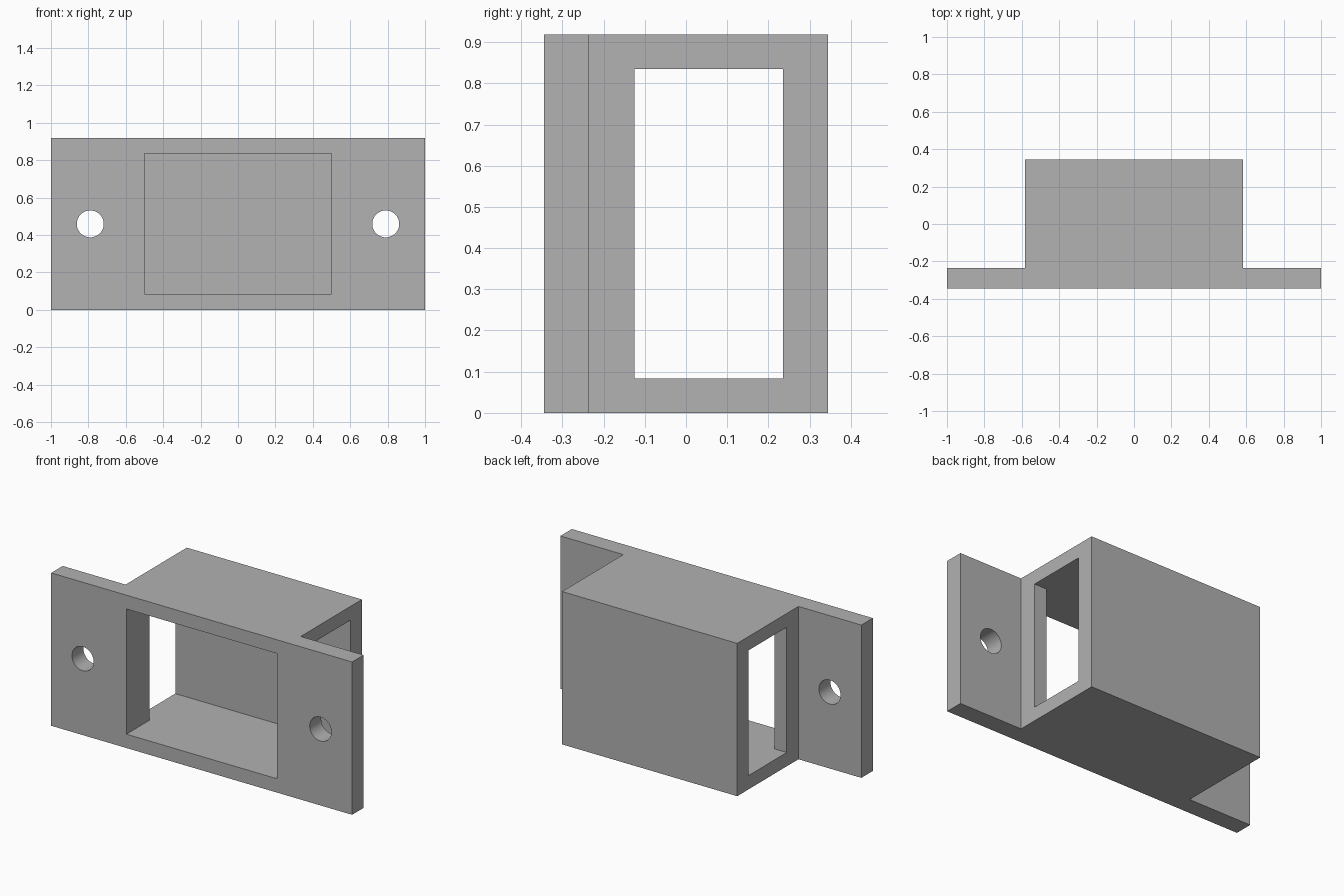
import bpy
import bmesh
import math

if "Cube" in bpy.data.objects:
    bpy.data.objects.remove(bpy.data.objects["Cube"], do_unlink=True)

HEIGHT = 0.918
WALL = 0.083

grey = bpy.data.materials.new("plain grey")
grey.use_nodes = True
colour = (0.445, 0.445, 0.445, 1)
grey.diffuse_color = colour
grey.node_tree.nodes["Principled BSDF"].inputs["Base Color"].default_value = colour


def extrude_profile(name, half, z0, z1):
    """Mirror a half outline across x = 0 and extrude it upwards."""
    outline = half + [(-x, y) for x, y in reversed(half)]
    bm = bmesh.new()
    face = bm.faces.new([bm.verts.new((x, y, z0)) for x, y in outline])
    top = bmesh.ops.extrude_face_region(bm, geom=[face])["geom"]
    bmesh.ops.translate(bm, vec=(0, 0, z1 - z0),
                        verts=[v for v in top if isinstance(v, bmesh.types.BMVert)])
    bmesh.ops.recalc_face_normals(bm, faces=bm.faces)
    mesh = bpy.data.meshes.new(name)
    bm.to_mesh(mesh)
    bm.free()
    mesh.materials.append(grey)
    obj = bpy.data.objects.new(name, mesh)
    bpy.context.collection.objects.link(obj)
    return obj


def cut(target, cutter):
    """Subtract the cutter from the target, then discard it."""
    mod = target.modifiers.new("cut", 'BOOLEAN')
    mod.operation = 'DIFFERENCE'
    mod.solver = 'EXACT'
    mod.object = cutter
    bpy.ops.object.select_all(action='DESELECT')
    bpy.context.view_layer.objects.active = target
    target.select_set(True)
    bpy.ops.object.modifier_apply(modifier=mod.name)
    bpy.data.objects.remove(cutter, do_unlink=True)


# Housing with a flange on each side
housing = extrude_profile(
    "flanged_housing",
    [(1, -0.345), (1, -0.236), (0.582, -0.236), (0.582, 0.345)], 0, HEIGHT)

# Cavity open at the front, with a window through each side wall
cavity = extrude_profile(
    "cavity_cutter",
    [(0.5, -0.5), (0.5, -0.125), (0.8, -0.125), (0.8, 0.236)], WALL, HEIGHT - WALL)
cut(housing, cavity)

# Round screw hole in each flange
for side in (-1, 1):
    bpy.ops.mesh.primitive_cylinder_add(
        vertices=48, radius=0.072, depth=0.4,
        location=(side * 0.79, -0.29, HEIGHT / 2), rotation=(math.pi / 2, 0, 0))
    hole = bpy.context.object
    hole.data.materials.append(grey)
    cut(housing, hole)

bpy.ops.object.shade_smooth_by_angle(angle=math.radians(30))
